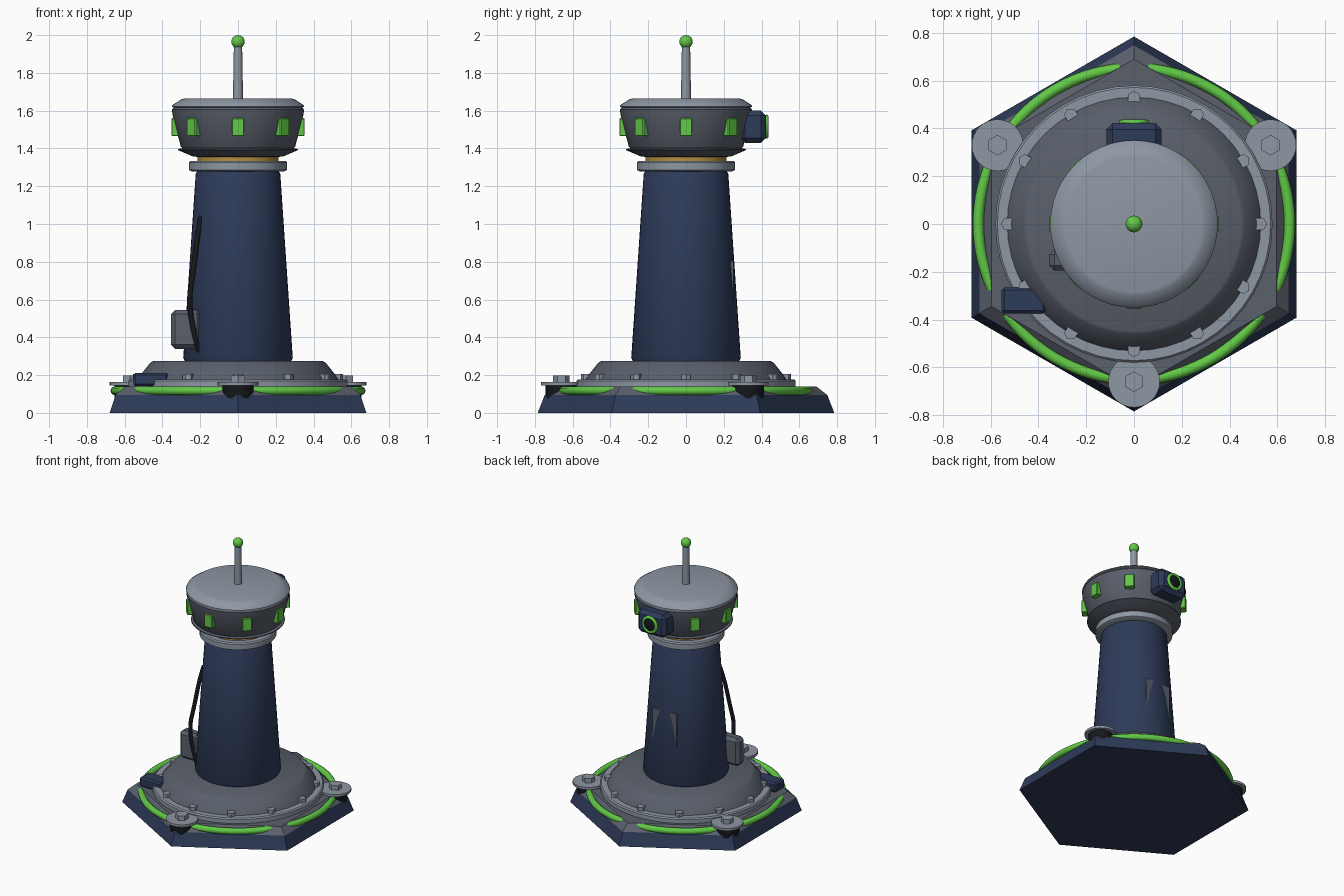
import bpy, bmesh
from math import sin, cos, pi, radians, sqrt
from mathutils import Matrix

if "Cube" in bpy.data.objects:
    bpy.data.objects.remove(bpy.data.objects["Cube"])


def mat(name, r, g, b):
    m = bpy.data.materials.new(name)
    m.diffuse_color = (r, g, b, 1)
    m.use_nodes = True
    m.node_tree.nodes["Principled BSDF"].inputs["Base Color"].default_value = m.diffuse_color
    return m


NAVY = mat("navy", .027, .043, .1)
GREEN = mat("green", .12, .58, .06)
DARK = mat("dark_grey", .1, .115, .145)
LIGHT = mat("light_grey", .27, .31, .37)
GOLD = mat("gold", .45, .27, .05)
BLACK = mat("black", .008, .009, .012)


def finish(name, bm, material, smooth=False):
    bmesh.ops.recalc_face_normals(bm, faces=bm.faces)
    me = bpy.data.meshes.new(name)
    bm.to_mesh(me)
    bm.free()
    ob = bpy.data.objects.new(name, me)
    bpy.context.collection.objects.link(ob)
    me.materials.append(material)
    if smooth:
        bpy.ops.object.select_all(action='DESELECT')
        ob.select_set(True)
        bpy.context.view_layer.objects.active = ob
        bpy.ops.object.shade_smooth_by_angle(angle=radians(32))
    return ob


def lathe(name, profile, material, n=48, start=0.0, at=(0, 0), smooth=True):
    """Closed solid of revolution from (radius, z) points, bottom to top."""
    bm = bmesh.new()
    rings = [[bm.verts.new((at[0] + r * cos(start + 2 * pi * i / n),
                            at[1] + r * sin(start + 2 * pi * i / n), z))
              for i in range(n)] for r, z in profile]
    for a, b in zip(rings, rings[1:]):
        for i in range(n):
            j = (i + 1) % n
            bm.faces.new((a[i], a[j], b[j], b[i]))
    bm.faces.new(rings[0][::-1])
    bm.faces.new(rings[-1])
    return finish(name, bm, material, smooth)


def box(name, centre, size, material, bevel=0.0, turn=0.0):
    bm = bmesh.new()
    bmesh.ops.create_cube(bm, size=1)
    bmesh.ops.scale(bm, vec=size, verts=bm.verts)
    if bevel:
        bmesh.ops.bevel(bm, geom=bm.edges[:], offset=bevel, segments=1, affect='EDGES')
    m = Matrix.Translation(centre) @ Matrix.Rotation(turn, 4, 'Z')
    bmesh.ops.transform(bm, matrix=m, verts=bm.verts)
    return finish(name, bm, material)


def tube(name, points, radius, material, cyclic=False, kind='POLY'):
    cu = bpy.data.curves.new(name, 'CURVE')
    cu.dimensions = '3D'
    cu.bevel_depth = radius
    cu.bevel_resolution = 3
    cu.use_fill_caps = True
    sp = cu.splines.new(kind)
    sp.points.add(len(points) - 1)
    for p, co in zip(sp.points, points):
        p.co = (*co, 1)
    sp.use_cyclic_u = cyclic
    sp.use_smooth = True
    if kind == 'NURBS':
        sp.order_u = 3
        sp.use_endpoint_u = True
        sp.resolution_u = 8
    cu.materials.append(material)
    ob = bpy.data.objects.new(name, cu)
    bpy.context.collection.objects.link(ob)
    return ob


# hexagonal base with chamfered top
lathe("base_skirt", [(.785, 0), (.748, .095)], NAVY, 6, pi / 6, smooth=False)
lathe("base_top", [(.748, .095), (.69, .14)], DARK, 6, pi / 6, smooth=False)

# glowing arcs along the six sides
for k in range(6):
    pts = [(.652 * cos(a), .652 * sin(a), .117)
           for a in (radians(60 * k - 26 + 52 * i / 16) for i in range(17))]
    tube(f"glow_arc_{k}", pts, .023, GREEN)

# anchor feet on alternate corners
for k in range(3):
    a = radians(30 + 120 * k)
    p = (.66 * cos(a), .66 * sin(a))
    lathe(f"anchor_post_{k}", [(.06, .001), (.083, .06), (.083, .146)], BLACK, 24, at=p)
    lathe(f"anchor_disc_{k}", [(.108, .145), (.108, .163)], LIGHT, 32, at=p)
    lathe(f"anchor_bolt_{k}", [(.043, .162), (.043, .197)], LIGHT, 6, pi / 6, p, False)

# flange with bolts, and the plinth
lathe("flange", [(.58, .135), (.58, .17), (.572, .178)], LIGHT)
lathe("plinth", [(.535, .17), (.525, .19), (.462, .268), (.448, .275)], DARK)
for k in range(12):
    a = radians(30 * k)
    lathe(f"flange_bolt_{k}", [(.029, .175), (.029, .205)], LIGHT, 6, a,
          (.528 * cos(a), .528 * sin(a)), False)
box("base_connector", (-.462, -.32, .177), (.185, .11, .07), NAVY, .012)

# tapered column
lathe("column", [(.28, .27), (.29, .29), (.224, 1.265), (.213, 1.285)], NAVY)
box("rear_panel", (0, .235, .625), (.2, .034, .36), DARK)
box("junction_box", (-.275, -.15, .442), (.16, .09, .205), DARK, .022)
tube("cable", [(-.195, -.125, 1.04), (-.215, -.145, .95), (-.235, -.18, .75),
               (-.262, -.2, .6), (-.235, -.195, .42), (-.205, -.185, .32)],
     .014, BLACK, kind='NURBS')

# neck
lathe("collar", [(.245, 1.278), (.26, 1.286), (.26, 1.326), (.252, 1.334)], LIGHT)
lathe("neck_ring", [(.215, 1.33), (.215, 1.362)], GOLD)

# head
lathe("head_lip", [(.215, 1.355), (.24, 1.358), (.317, 1.391), (.317, 1.397), (.29, 1.402)], DARK)
lathe("head_body", [(.29, 1.395), (.303, 1.41), (.347, 1.58), (.35, 1.605), (.335, 1.622)], DARK)
lathe("head_cap", [(.335, 1.615), (.351, 1.622), (.347, 1.63), (.3, 1.66), (.285, 1.664)], LIGHT)
for k in range(8):
    if k != 2:  # the rear place holds the sensor
        a = radians(45 * k)
        box(f"window_{k}", (.333 * cos(a), .333 * sin(a), 1.513), (.04, .066, .095),
            GREEN, .004, a)

# rear sensor
box("sensor_housing", (0, .355, 1.515), (.23, .135, .17), NAVY, .026)
tube("sensor_ring", [(.053 * cos(i * pi / 16), .426, 1.515 + .053 * sin(i * pi / 16))
                     for i in range(32)], .011, GREEN, cyclic=True)
lens = lathe("sensor_lens", [(.046, 0), (.046, .02), (.03, .026)], BLACK, 32)
lens.matrix_world = Matrix.Translation((0, .41, 1.515)) @ Matrix.Rotation(-pi / 2, 4, 'X')

# antenna
lathe("antenna_mast", [(.027, 1.655), (.022, 1.94)], LIGHT, 20)
bm = bmesh.new()
bmesh.ops.create_uvsphere(bm, u_segments=24, v_segments=14, radius=.035,
                          matrix=Matrix.Translation((0, 0, 1.965)))
finish("antenna_tip", bm, GREEN, True)
